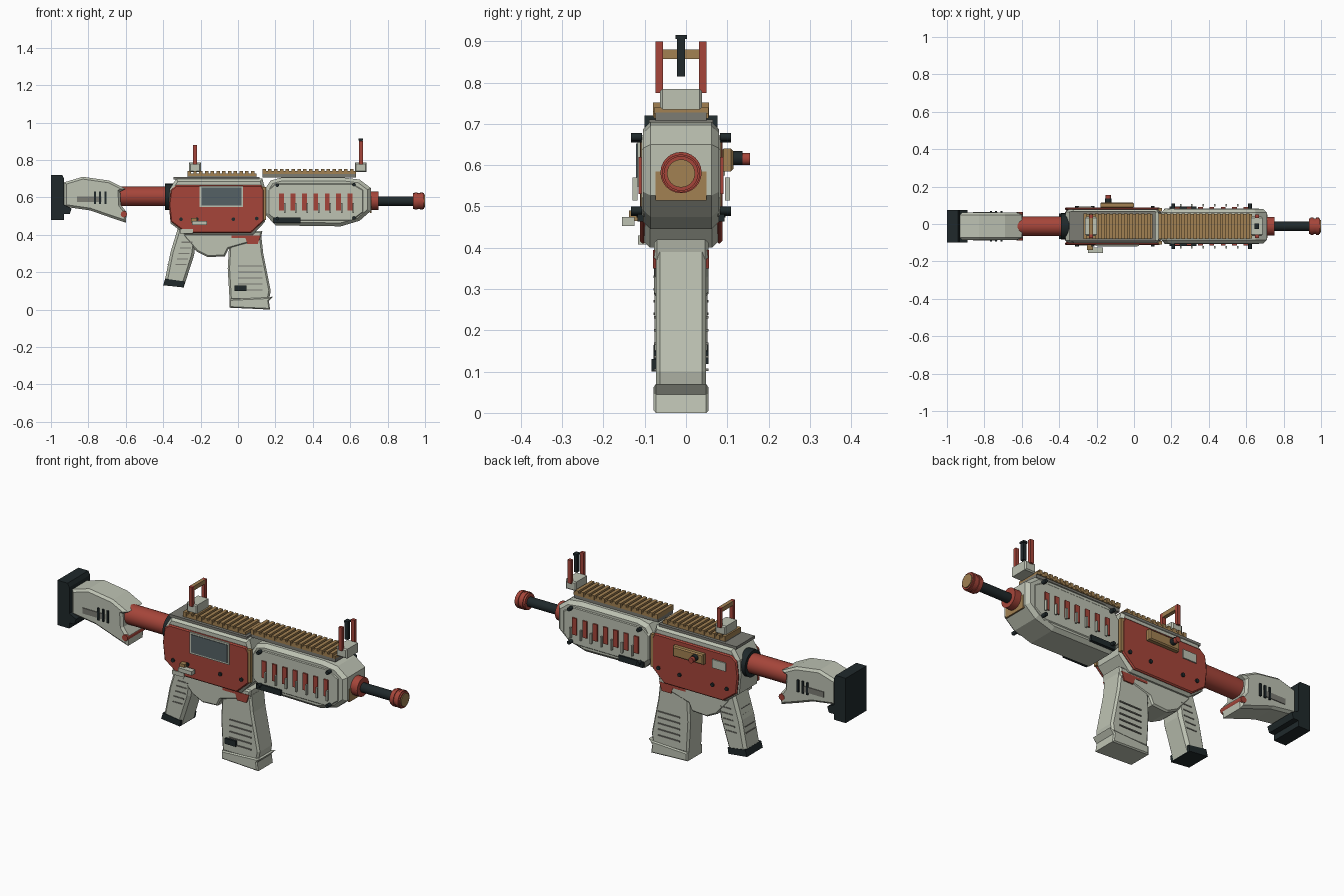
import bpy, bmesh, math
from mathutils import Matrix, Vector

if "Cube" in bpy.data.objects:
    bpy.data.objects.remove(bpy.data.objects["Cube"], do_unlink=True)

MID = -.012  # centre plane of the model in y


def material(name, *rgb):
    m = bpy.data.materials.new(name)
    m.use_nodes = True
    m.diffuse_color = (*rgb, 1)
    m.node_tree.nodes["Principled BSDF"].inputs["Base Color"].default_value = (*rgb, 1)
    return m


GREY = material("pale_grey", .51, .54, .45)
RED = material("brick_red", .38, .06, .042)
DARK = material("blue_black", .014, .022, .024)
TAN = material("tan", .36, .22, .085)
GLASS = material("slate", .09, .12, .13)
STEEL = material("dull_grey", .2, .2, .175)


def finish(name, bm, mat):
    bmesh.ops.recalc_face_normals(bm, faces=bm.faces)
    mesh = bpy.data.meshes.new(name)
    bm.to_mesh(mesh)
    bm.free()
    mesh.materials.append(mat)
    ob = bpy.data.objects.new(name, mesh)
    bpy.context.collection.objects.link(ob)
    return ob


def prism(name, profile, y0, y1, mat, bevel=0):
    """Extrude an x-z outline from y0 to y1, with chamfered rims."""
    bm = bmesh.new()
    face = bm.faces.new([bm.verts.new((x, y0, z)) for x, z in profile])
    ext = bmesh.ops.extrude_face_region(bm, geom=[face], use_keep_orig=True)
    moved = [v for v in ext["geom"] if isinstance(v, bmesh.types.BMVert)]
    bmesh.ops.translate(bm, verts=moved, vec=(0, y1 - y0, 0))
    bmesh.ops.recalc_face_normals(bm, faces=bm.faces)
    if bevel:
        rims = [e for e in bm.edges if abs(e.verts[0].co.y - e.verts[1].co.y) < 1e-5]
        bmesh.ops.bevel(bm, geom=rims, offset=bevel, segments=1, affect='EDGES')
    return finish(name, bm, mat)


def body(name, profile, half, mat, bevel=0):
    return prism(name, profile, MID - half, MID + half, mat, bevel)


def rect(x0, x1, z0, z1):
    return [(x0, z0), (x1, z0), (x1, z1), (x0, z1)]


def block(name, x, y, z, mat, bevel=0):
    return prism(name, rect(*x, *z), *y, mat, bevel)


def sides(name, profile, inner, outer, mat, bevel=0):
    """The same plate on the right and the left side."""
    for label, s in (("right", -1), ("left", 1)):
        prism(f"{name}_{label}", profile, MID + s * inner, MID + s * outer, mat, bevel)


def rod(name, start, end, radius, mat, segments=24):
    a, b = Vector(start), Vector(end)
    turn = (b - a).to_track_quat('Z', 'Y').to_matrix().to_4x4()
    bm = bmesh.new()
    bmesh.ops.create_cone(bm, cap_ends=True, segments=segments, radius1=radius, radius2=radius,
                          depth=(b - a).length, matrix=Matrix.Translation((a + b) / 2) @ turn)
    ob = finish(name, bm, mat)
    for p in ob.data.polygons:
        p.use_smooth = len(p.vertices) == 4
    for e in ob.data.edges:
        v, w = (ob.data.vertices[i].co for i in e.vertices)
        e.use_edge_sharp = abs((v - w).normalized().dot((b - a).normalized())) < .5
    return ob


def axle(name, x0, x1, z, radius, mat):
    return rod(name, (x0, MID, z), (x1, MID, z), radius, mat)


def screws(name, spots, inner, outer):
    for i, (x, z) in enumerate(spots):
        for label, s in (("right", -1), ("left", 1)):
            rod(f"{name}_{label}_{i}", (x, MID + s * inner, z), (x, MID + s * outer, z), .01, DARK, 8)


# Shoulder stock
body("butt_pad", [(-1, .48), (-.93, .48), (-.93, .51), (-.9, .51), (-.89, .54), (-.93, .56),
                  (-.93, .7), (-.94, .72), (-1, .72)], .088, DARK)
body("stock", [(-.93, .55), (-.93, .68), (-.83, .71), (-.69, .69), (-.6, .645), (-.63, .63),
               (-.626, .56), (-.595, .52), (-.6, .465), (-.69, .495), (-.79, .53)], .073, GREY, .012)
sides("stock_slot", rect(-.86, -.73, .575, .605), .07, .077, STEEL)
for i in range(3):
    x = -.765 + i * .028
    sides(f"stock_vent_{i}", rect(x - .005, x + .005, .565, .63), .07, .081, DARK)
rod("stock_latch", (-.61, MID - .075, .51), (-.61, MID + .075, .51), .017, RED, 12)

# Buffer tube and collar
axle("buffer_tube", -.66, -.36, .605, .052, RED)
axle("tube_collar", -.39, -.345, .603, .07, DARK)

# Receiver
body("receiver", [(-.37, .56), (-.365, .645), (-.33, .7), (.13, .7), (.145, .645), (.145, .47),
                  (.08, .4), (-.28, .4), (-.36, .46)], .09, GREY, .015)
sides("receiver_panel", [(-.37, .56), (-.36, .64), (-.33, .665), (.125, .665), (.14, .64),
                         (.14, .475), (.07, .41), (-.28, .41), (-.36, .47)], .085, .1, RED, .006)
sides("receiver_gap_strip", rect(.125, .15, .48, .655), .08, .098, TAN)
screws("receiver_screw", [(-.305, .483), (-.22, .483), (-.025, .483), (.1, .487)], .098, .108)
block("window_frame", (-.205, .028), (MID - .106, MID - .09), (.548, .662), GREY)
block("window", (-.195, .02), (MID - .109, MID - .1), (.557, .653), GLASS)
block("selector_base", (-.25, -.22), (MID - .126, MID - .095), (.465, .49), TAN)
block("selector_lever", (-.246, -.166), (-.155, -.125), (.453, .474), GREY)
block("catch_plate", (-.31, -.24), (MID - .104, MID - .06), (.408, .43), GREY)

# Charging handle on the left side
block("bolt_cover", (-.18, 0), (.085, .115), (.585, .64), TAN, .006)
rod("handle_stem", (-.137, .11, .617), (-.137, .137, .617), .017, DARK, 12)
rod("handle_knob", (-.137, .135, .615), (-.137, .155, .615), .015, RED, 12)
block("left_badge", (-.3, -.22), (.08, .094), (.575, .62), GREY)

# Handguard
body("handguard", [(.145, .51), (.145, .645), (.175, .69), (.23, .705), (.57, .705), (.65, .695),
                   (.71, .65), (.71, .527), (.65, .475), (.55, .445), (.2, .45)],
     .092, GREY, .018)
sides("handguard_panel", [(.16, .51), (.16, .64), (.2, .675), (.61, .675), (.67, .64), (.67, .52),
                          (.61, .475), (.2, .475)], .085, .096, GREY, .005)
for i in range(7):
    x = .233 + i * .061
    sides(f"vent_{i}", rect(x - .013, x + .013, .53, .62), .09, .103, RED)
    sides(f"vent_tab_{i}", rect(x + .012, x + .02, .515, .57), .106, .118, GREY)
screws("guard_screw", [(.21, .665), (.62, .668), (.62, .49), (.21, .487)], .094, .121)
sides("guard_latch", rect(.19, .335, .463, .493), .09, .105, DARK)

# Barrel
body("nose_bracket", [(.705, .585), (.713, .585), (.713, .515), (.705, .515)], .062, TAN)
axle("barrel_flange", .7, .75, .582, .05, RED)
axle("barrel", .74, .95, .58, .025, DARK)
axle("muzzle", .935, .995, .58, .042, RED)
for i in range(2):
    axle(f"muzzle_ring_{i}", .945 + i * .028, .96 + i * .028, .58, .046, RED)
axle("muzzle_face", .99, 1, .58, .034, TAN)


# Toothed top rails
def rail(name, x0, x1, z, teeth):
    body(name + "_bed", rect(x0, x1, z - .03, z - .01), .062, STEEL)
    body(name + "_core", rect(x0, x1, z - .012, z + .003), .066, TAN)
    pitch = (x1 - x0) / teeth
    for i in range(teeth):
        a = x0 + i * pitch
        body(f"{name}_tooth_{i}", rect(a, a + pitch * .6, z - .008, z + .015), .068, TAN)


rail("rear_rail", -.27, .1, .725, 12)
rail("front_rail", .13, .63, .737, 16)
body("rear_rail_plate", rect(-.345, .115, .695, .71), .078, STEEL)


# Flip-up sights
def sight(name, x, top):
    body(name + "_base", rect(x - .031, x + .031, .735, .785), .051, GREY, .006)
    sides(name + "_post", rect(x - .01, x + .01, .775, top), .044, .062, RED)


sight("rear_sight", -.23, .88)
body("rear_sight_bar", rect(-.24, -.22, .857, .88), .045, TAN)
sight("front_sight", .657, .9)
body("front_sight_pin", rect(.648, .666, .815, .905), .01, DARK)
body("front_sight_cap", rect(.645, .669, .905, .915), .014, DARK)

# Trigger housing and pistol grip
body("trigger_housing", [(-.3, .42), (.13, .42), (.12, .37), (.02, .345), (-.05, .325), (-.07, .285),
                         (-.16, .28), (-.22, .31), (-.29, .39)], .066, GREY, .008)
body("pistol_grip", [(-.32, .44), (-.22, .4), (-.235, .29), (-.29, .12), (-.395, .135),
                     (-.36, .31)], .064, GREY, .014)
body("grip_foot", [(-.4, .13), (-.39, .165), (-.285, .15), (-.29, .118)], .067, DARK)
for i in range(5):
    z, x = .24 + i * .03, -.365 + i * .008
    body(f"grip_fin_{i}", rect(x - .012, x + .03, z - .003, z + .003), .04, STEEL)
    sides(f"grip_rib_{i}", rect(x + .03, x + .09, z - .003, z + .003), .062, .067, STEEL)

# Magazine
body("magazine_collar", [(-.035, .395), (.12, .395), (.105, .35), (.05, .35), (.04, .382),
                         (-.035, .382)], .068, RED)
body("magazine", [(-.045, .39), (.125, .39), (.135, .3), (.175, .1), (.165, .05), (-.045, .05),
                  (-.055, .22)], .061, GREY, .01)
body("magazine_foot", [(-.045, .01), (-.045, .055), (.16, .065), (.187, .07), (.165, .045),
                       (.172, 0)], .067, GREY, .006)
for i in range(5):
    z = .104 + i * .032
    sides(f"magazine_rib_{i}", rect(0, .13, z - .003, z + .003), .06, .066, STEEL)
block("magazine_tab", (-.02, .045), (-.084, -.07), (.1, .13), DARK)
